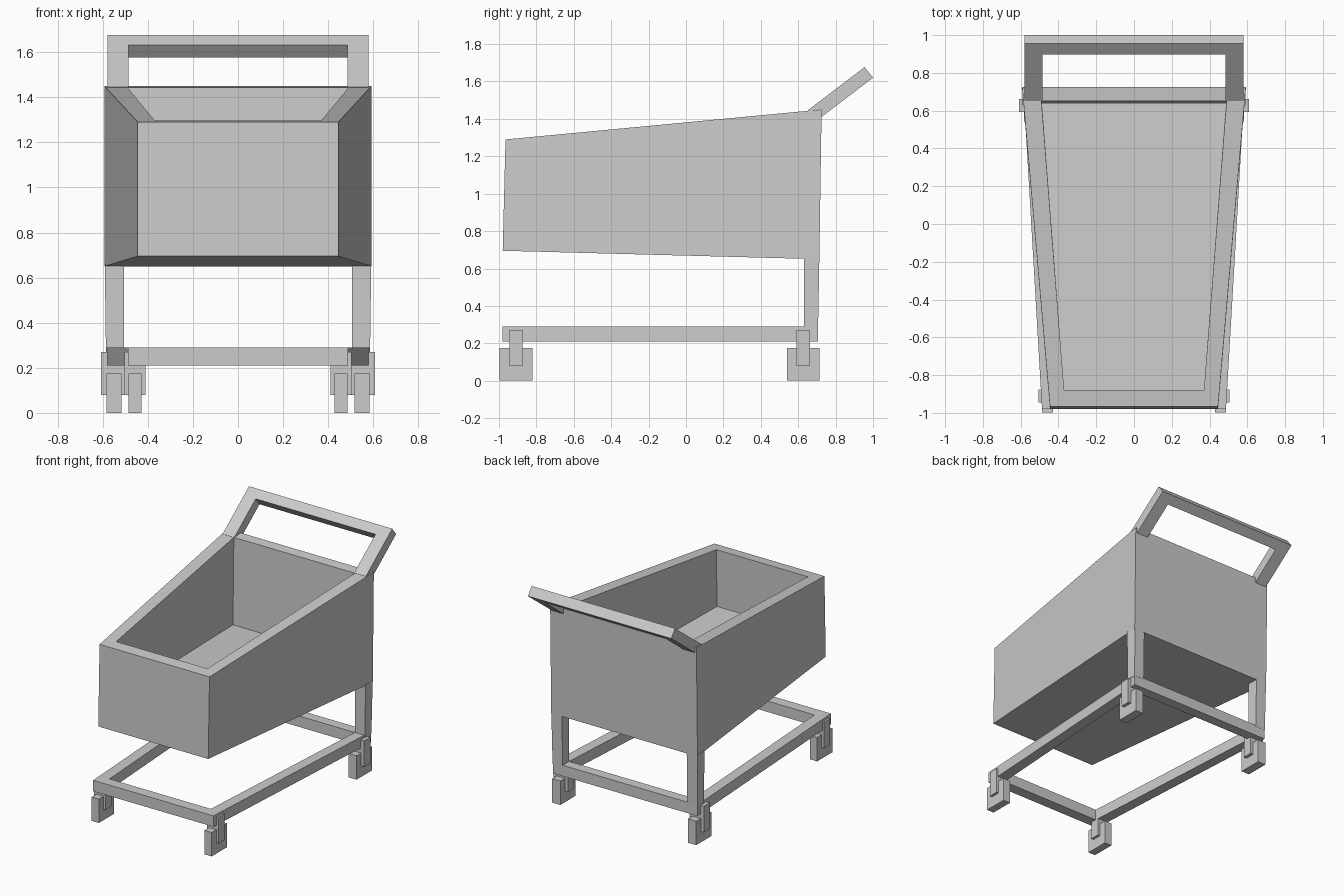
import bpy
import bmesh
from mathutils import Vector

cube = bpy.data.objects.get("Cube")
if cube:
    bpy.data.objects.remove(cube, do_unlink=True)

grey = bpy.data.materials.new("plain_grey")
grey.use_nodes = True
grey.diffuse_color = (0.6, 0.6, 0.6, 1)
grey.node_tree.nodes["Principled BSDF"].inputs["Base Color"].default_value = grey.diffuse_color


def loft(name, rings, closed=False):
    """Skin a series of equal rings, capped at the ends unless closed."""
    bm = bmesh.new()
    loops = [[bm.verts.new(p) for p in ring] for ring in rings]
    n = len(loops[0])
    pairs = list(zip(loops, loops[1:]))
    if closed:
        pairs.append((loops[-1], loops[0]))
    else:
        bm.faces.new(loops[0])
        bm.faces.new(loops[-1])
    for a, b in pairs:
        for i in range(n):
            j = (i + 1) % n
            bm.faces.new((a[i], a[j], b[j], b[i]))
    bmesh.ops.recalc_face_normals(bm, faces=bm.faces)
    mesh = bpy.data.meshes.new(name)
    bm.to_mesh(mesh)
    bm.free()
    mesh.materials.append(grey)
    obj = bpy.data.objects.new(name, mesh)
    bpy.context.collection.objects.link(obj)
    return obj


def plan(front, rear):
    """Symmetric trapezoid ring; each end is (half width, y, z)."""
    (fx, fy, fz), (rx, ry, rz) = front, rear
    return [(-fx, fy, fz), (fx, fy, fz), (rx, ry, rz), (-rx, ry, rz)]


def rect(x0, x1, y0, y1, z):
    return [(x0, y0, z), (x1, y0, z), (x1, y1, z), (x0, y1, z)]


def box(name, cx, cy, wx, wy, z0, z1):
    ends = (cx - wx / 2, cx + wx / 2, cy - wy / 2, cy + wy / 2)
    return loft(name, [rect(*ends, z0), rect(*ends, z1)])


# Open basket: outer wall, rim, inner wall and raised floor
loft("basket", [
    plan((0.445, -0.98, 0.695), (0.592, 0.713, 0.65)),
    plan((0.445, -0.965, 1.29), (0.592, 0.725, 1.45)),
    plan((0.37, -0.88, 1.298), (0.49, 0.652, 1.443)),
    plan((0.37, -0.887, 0.88), (0.487, 0.637, 0.81)),
])

# Base frame: four rails as one trapezoidal loop
LOW, HIGH = 0.21, 0.29
outer = [(0.487, -0.98), (0.585, 0.705)]
inner = [(0.41, -0.90), (0.505, 0.63)]
loft("base_frame", [
    plan(*[(x, y, z) for x, y in edge])
    for edge, z in ((outer, LOW), (outer, HIGH), (inner, HIGH), (inner, LOW))
], closed=True)

# Handle: a U-shaped frame leaning back from the rear rim
foot = Vector((0, 0.65, 1.445))
along = Vector((0, 0.305, 0.232))
depth = Vector((0, 0.045, -0.057))
u_shape = [(-0.58, 0), (-0.58, 1), (0.58, 1), (0.58, 0),
           (0.485, 0), (0.485, 0.81), (-0.485, 0.81), (-0.485, 0)]
top_side = [foot + along * t + Vector((x, 0, 0)) for x, t in u_shape]
loft("handle", [top_side, [p + depth for p in top_side]])

# Rear legs and casters, repeated on both sides
for side, s in (("left", 1), ("right", -1)):
    loft("leg_" + side, [
        rect(s * 0.505, s * 0.586, 0.63, 0.706, HIGH - 0.01),
        rect(s * 0.505, s * 0.591, 0.63, 0.713, 0.66),
    ])
    for end, cx, cy, wheel_w, fork_w in (
            ("front", 0.457, -0.91, 0.058, 0.095),
            ("rear", 0.55, 0.627, 0.066, 0.115)):
        tag = end + "_" + side
        box("wheel_" + tag, s * cx, cy, wheel_w, 0.176, 0, 0.175)
        box("fork_bridge_" + tag, s * cx, cy, fork_w, 0.07, 0.175, 0.27)
        plate = (fork_w - wheel_w) / 2
        for face, d in (("outer", 1), ("inner", -1)):
            x = s * (cx + d * (wheel_w + plate) / 2)
            box("fork_" + face + "_" + tag, x, cy, plate, 0.07, 0.08, 0.175)
